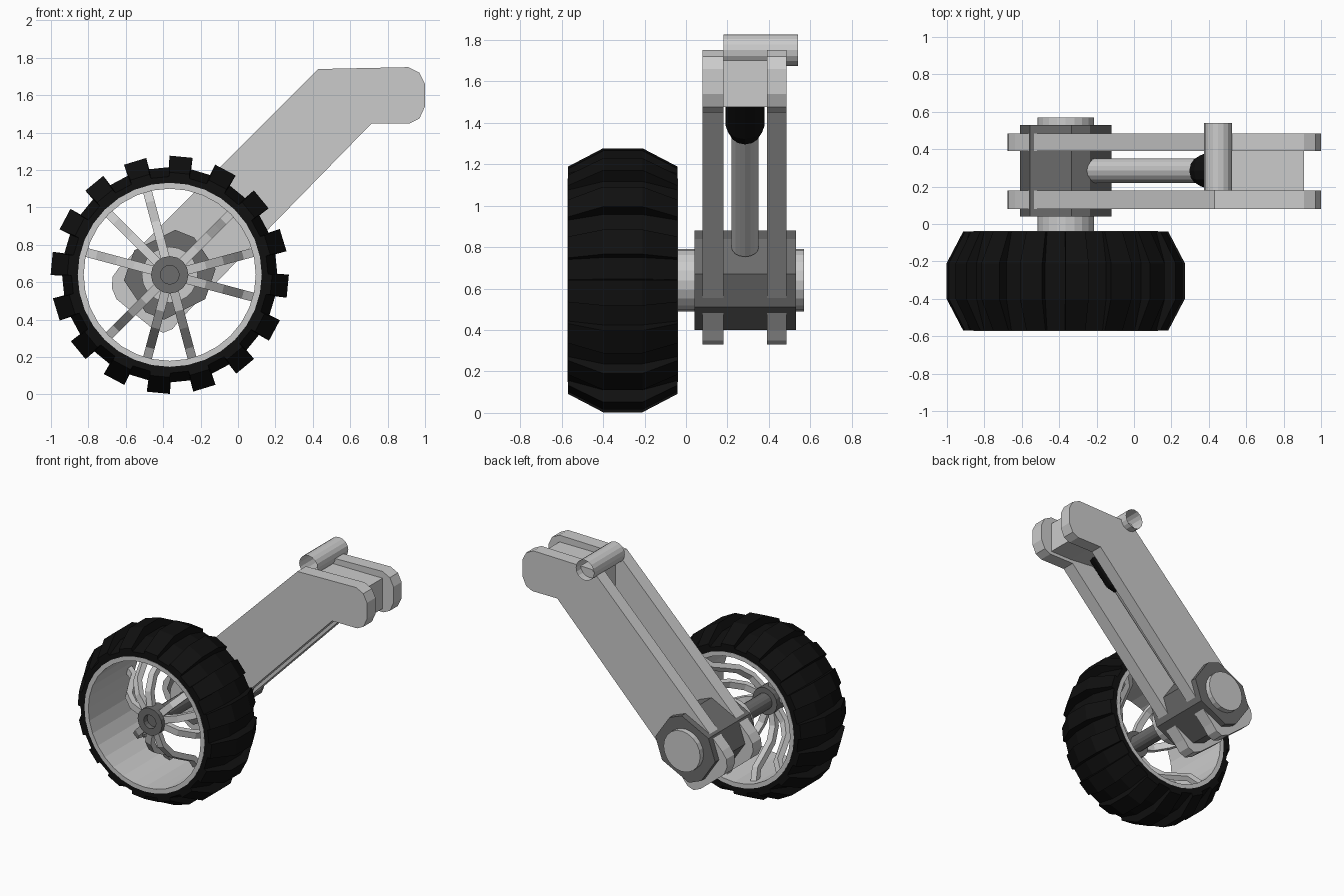
import bpy, bmesh, math
from mathutils import Vector

if "Cube" in bpy.data.objects:
    bpy.data.objects.remove(bpy.data.objects["Cube"])

CX, CZ = -0.365, 0.64          # wheel axis, running along y


def material(name, v):
    m = bpy.data.materials.new(name)
    m.diffuse_color = (v, v, v, 1)
    m.use_nodes = True
    m.node_tree.nodes["Principled BSDF"].inputs["Base Color"].default_value = m.diffuse_color
    return m


BLACK = material("rubber", 0.005)
DARK = material("dark_metal", 0.15)


def loft(name, rings, mat=None, loop=False, caps=True):
    """Skin a list of equal-length point rings."""
    bm = bmesh.new()
    vs = [[bm.verts.new(p) for p in r] for r in rings]
    n = len(vs[0])
    for i in range(len(vs) if loop else len(vs) - 1):
        a, b = vs[i], vs[(i + 1) % len(vs)]
        for j in range(n):
            k = (j + 1) % n
            bm.faces.new((a[j], a[k], b[k], b[j]))
    if caps and not loop:
        bm.faces.new(vs[0])
        bm.faces.new(vs[-1])
    bmesh.ops.recalc_face_normals(bm, faces=bm.faces)
    me = bpy.data.meshes.new(name)
    bm.to_mesh(me)
    bm.free()
    ob = bpy.data.objects.new(name, me)
    bpy.context.collection.objects.link(ob)
    if mat:
        me.materials.append(mat)
    return ob


def prism(name, pts, y0, y1, mat=None):
    return loft(name, [[(x, y, z) for x, z in pts] for y in (y0, y1)], mat)


def circle(r, y, n, cx=CX, cz=CZ):
    return [(cx + r * math.cos(math.tau * i / n), y, cz + r * math.sin(math.tau * i / n))
            for i in range(n)]


def turned(name, profile, n, mat=None, loop=False, caps=True, c=(CX, CZ)):
    """Revolve (radius, y) pairs around an axis parallel to y."""
    ob = loft(name, [circle(r, y, n, *c) for r, y in profile], mat, loop, caps)
    for p in ob.data.polygons:
        p.use_smooth = False
    return ob


def rod(name, a, b, radii, n, mat=None):
    """Straight rod in the xz plane; radii is a list of (fraction, radius)."""
    a, b = Vector(a), Vector(b)
    d = (b - a).normalized()
    u, v = Vector((0, 1, 0)), d.cross(Vector((0, 1, 0)))
    return loft(name, [[a.lerp(b, t) + (u * math.cos(math.tau * i / n)
                + v * math.sin(math.tau * i / n)) * r for i in range(n)]
                for t, r in radii], mat)


# Tyre with 16 tread lugs, lofted from toothed outlines
def tread(base, lug, y):
    ring = []
    for i in range(16):
        for da, r in ((-6, base), (-5.6, lug), (5.6, lug), (6, base)):
            t = math.radians(22.5 * i - 5.5 + da)
            ring.append((CX + r * math.cos(t), y, CZ + r * math.sin(t)))
    return ring


loft("tyre", [tread(0.487, 0.487, -0.57), tread(0.525, 0.548, -0.57),
              tread(0.575, 0.637, -0.40), tread(0.575, 0.637, -0.21),
              tread(0.525, 0.548, -0.04), tread(0.487, 0.487, -0.04)], BLACK, loop=True)

# Rim and hub
turned("rim", [(0.492, -0.572), (0.46, -0.572), (0.46, -0.038), (0.492, -0.038)], 32, loop=True)
turned("hub_ring", [(0.10, -0.51), (0.05, -0.51), (0.05, -0.40), (0.10, -0.40)],
       16, DARK, loop=True)
turned("hub_shaft", [(0.06, -0.47), (0.06, 0.0)], 16, DARK)

# Curved spokes in three groups of three
spoke_path = [(0.08, -0.46), (0.19, -0.44), (0.28, -0.37), (0.34, -0.26),
              (0.39, -0.16), (0.475, -0.11)]
for g in range(3):
    for s in range(3):
        t = math.radians(120 * g + 30 * s - 15)
        radial = Vector((math.cos(t), 0, math.sin(t)))
        side = Vector((-math.sin(t), 0, math.cos(t))) * 0.024
        rings = []
        for i, (r, y) in enumerate(spoke_path):
            p, q = spoke_path[max(i - 1, 0)], spoke_path[min(i + 1, 5)]
            tan = (radial * (q[0] - p[0]) + Vector((0, q[1] - p[1], 0))).normalized()
            nrm = tan.cross(side).normalized() * 0.02
            c = Vector((CX, y, CZ)) + radial * r
            rings.append([c + side + nrm, c - side + nrm, c - side - nrm, c + side - nrm])
        loft(f"spoke_{g * 3 + s + 1}", rings)

# Axle and the faceted bearing block around it
turned("axle", [(0.15, -0.06), (0.15, 0.57)], 20)
half = [(0.245, 0.03), (0.13, 0.20), (0.03, 0.24), (-0.19, 0.13)]
block = half + [(-x, -z) for x, z in half]
prism("bearing_block", [(CX + x, CZ + z) for x, z in block], 0.04, 0.53, DARK)

# Pair of bent swing-arm plates
plate = [(0.43, 1.74), (0.91, 1.75), (0.97, 1.72), (1.0, 1.66), (1.0, 1.54), (0.97, 1.475),
         (0.92, 1.45), (0.715, 1.45), (-0.31, 0.40), (-0.35, 0.35), (-0.40, 0.33),
         (-0.46, 0.355), (-0.65, 0.51), (-0.675, 0.57), (-0.67, 0.63), (-0.635, 0.68)]
for side, y0, y1 in (("front", 0.08, 0.18), ("back", 0.39, 0.485)):
    prism(f"arm_plate_{side}", plate, y0, y1)

# Spacer between the plates at the upper end
prism("upper_spacer", [(0.45, 1.70), (0.91, 1.70), (0.91, 1.475), (0.73, 1.475), (0.45, 1.50)],
      0.18, 0.39)

# Damper rod with rubber boot
rod("damper_rod", (-0.205, 0.285, 0.80), (0.50, 0.285, 1.505), [(0, 0.066), (1, 0.066)], 16)
rod("damper_boot", (0.345, 0.285, 1.345), (0.56, 0.285, 1.56),
    [(0, 0.07), (0.2, 0.095), (1, 0.095)], 12, BLACK)

# Open pivot tube on top
turned("pivot_tube", [(0.075, 0.18), (0.075, 0.54)], 16, caps=False, c=(0.45, 1.75))
